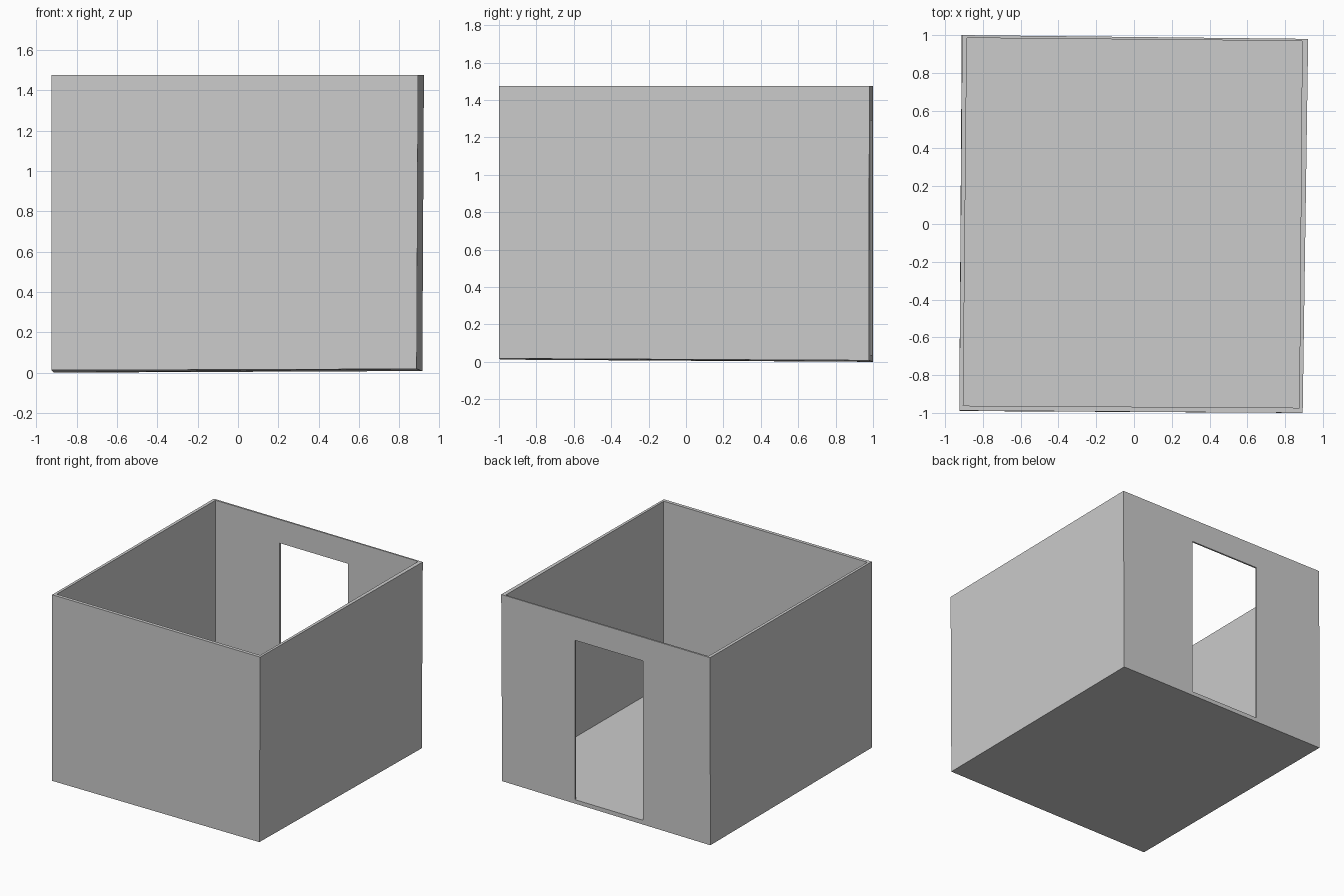
import bpy, bmesh

if "Cube" in bpy.data.objects:
    bpy.data.objects.remove(bpy.data.objects["Cube"])

# corner order: front left, front right, back right, back left
outer_base = [(-0.925, -0.99, 0.012), (0.886, -1.0, 0.018),
              (0.914, 0.979, 0.008), (-0.912, 1.0, 0.0)]
outer_top = [(-0.925, -0.988, 1.475), (0.893, -1.0, 1.475),
             (0.922, 0.98, 1.475), (-0.91, 1.0, 1.475)]
inner_xy = [(-0.904, -0.962), (0.875, -0.973), (0.89, 0.969), (-0.885, 0.985)]
FLOOR_Z = 0.032


def make_object(name, bm):
    bmesh.ops.recalc_face_normals(bm, faces=bm.faces)
    mesh = bpy.data.meshes.new(name)
    bm.to_mesh(mesh)
    bm.free()
    obj = bpy.data.objects.new(name, mesh)
    bpy.context.collection.objects.link(obj)
    return obj


# open-topped room: outer wall, rim, inner wall and floor as one closed shell
bm = bmesh.new()
rings = [outer_base, outer_top,
         [(x, y, 1.475) for x, y in inner_xy],
         [(x, y, FLOOR_Z) for x, y in inner_xy]]
rings = [[bm.verts.new(p) for p in ring] for ring in rings]
for lower, upper in zip(rings, rings[1:]):
    for i in range(4):
        j = (i + 1) % 4
        bm.faces.new((lower[i], lower[j], upper[j], upper[i]))
bm.faces.new(rings[0][::-1])
bm.faces.new(rings[-1])
room = make_object("room_walls_and_floor", bm)

# doorway cut through the back wall
bm = bmesh.new()
bmesh.ops.create_cube(bm, size=1)
bmesh.ops.scale(bm, vec=(0.60, 0.3, 1.254), verts=bm.verts)
bmesh.ops.translate(bm, vec=(-0.023, 0.98, 0.663), verts=bm.verts)
door = make_object("doorway_cutter", bm)
door.hide_render = True

cut = room.modifiers.new("doorway", 'BOOLEAN')
cut.object = door
cut.operation = 'DIFFERENCE'
cut.solver = 'EXACT'
bpy.context.view_layer.objects.active = room
room.select_set(True)
bpy.ops.object.modifier_apply(modifier=cut.name)
bpy.data.objects.remove(door)
